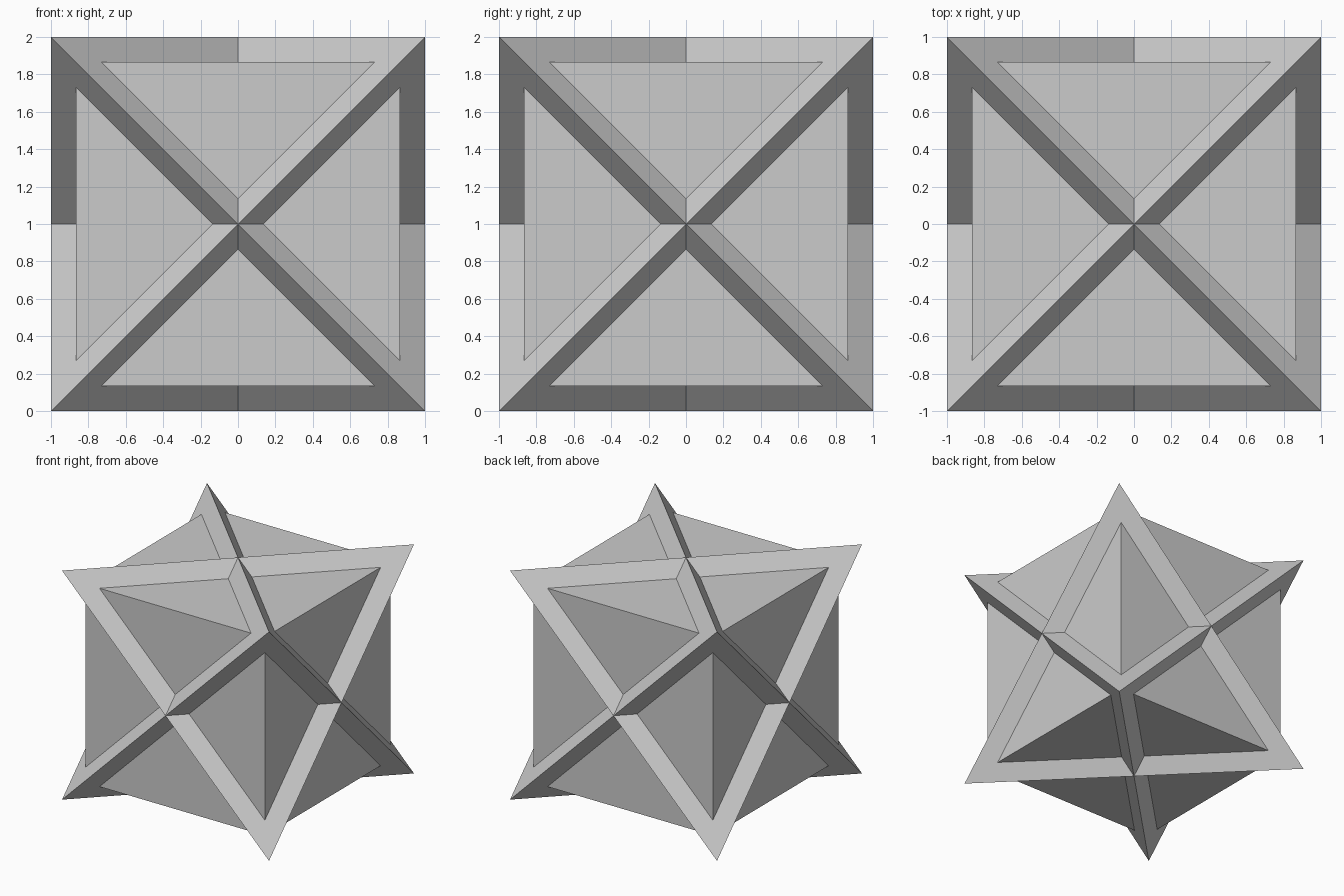
import bpy, bmesh
from itertools import product

if "Cube" in bpy.data.objects:
    bpy.data.objects.remove(bpy.data.objects["Cube"])


def solid(name, points):
    """Closed convex solid around the points, lifted to stand on z = 0."""
    bm = bmesh.new()
    for p in points:
        bm.verts.new(p)
    bmesh.ops.convex_hull(bm, input=bm.verts[:])
    bmesh.ops.dissolve_limit(bm, angle_limit=0.01, verts=bm.verts[:], edges=bm.edges[:])
    bmesh.ops.recalc_face_normals(bm, faces=bm.faces[:])
    mesh = bpy.data.meshes.new(name)
    bm.to_mesh(mesh)
    bm.free()
    obj = bpy.data.objects.new(name, mesh)
    obj.location.z = 1
    bpy.context.collection.objects.link(obj)


corners = list(product((-1, 1), repeat=3))

# Two interlocking tetrahedra, each using alternate corners of a cube
solid("tetrahedron_upright", [c for c in corners if c[0] * c[1] * c[2] > 0])
solid("tetrahedron_inverted", [c for c in corners if c[0] * c[1] * c[2] < 0])

# Slightly smaller cube filling the hollows between the star points
S = 0.866
solid("core_cube", [(x * S, y * S, z * S) for x, y, z in corners])
